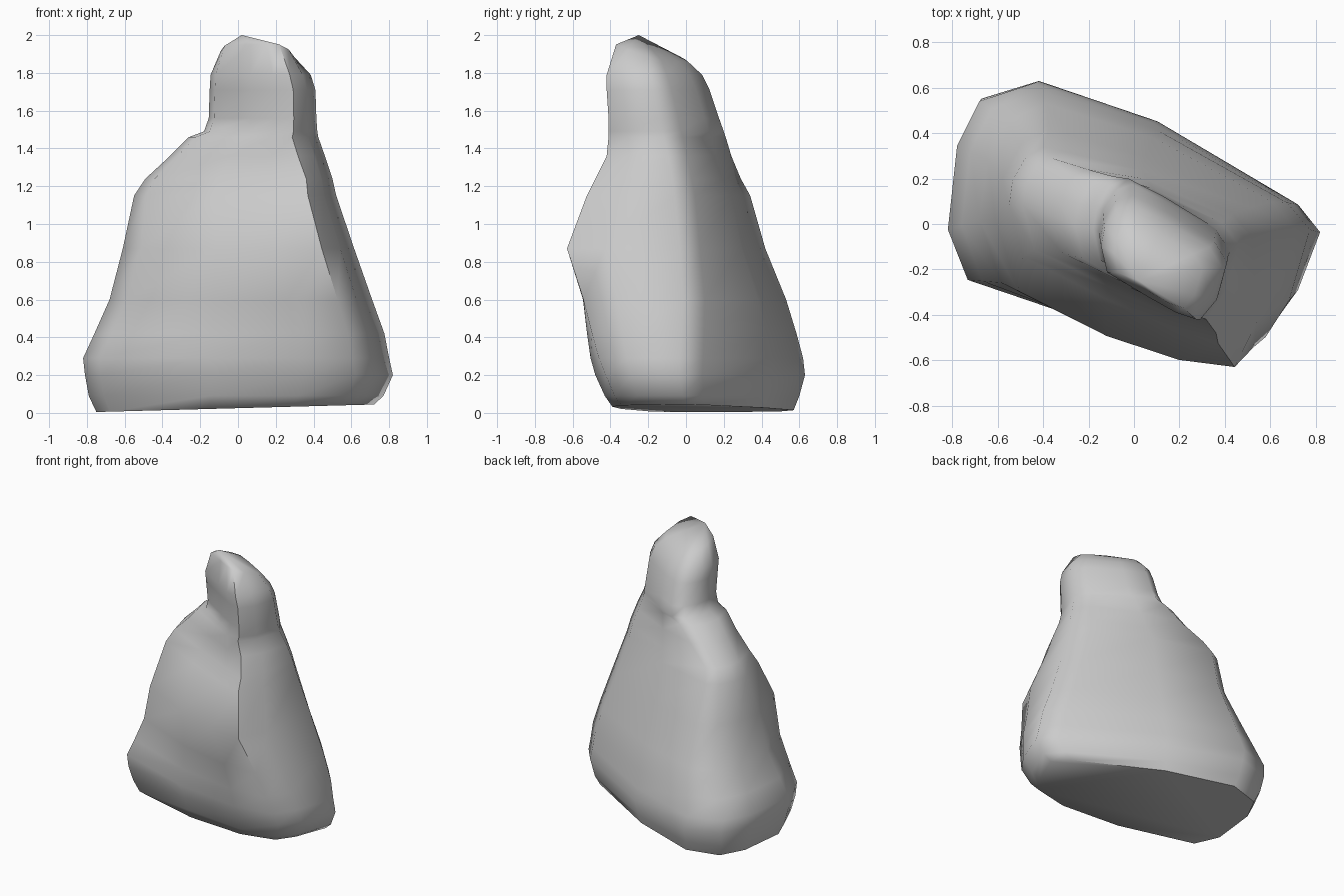
import bpy, bmesh

# Outlines in unit box coordinates, counter-clockwise from the left side
FOOT = [(0, .40), (.05, .22), (.41, .05), (.71, 0), (.88, .05), (.94, .17), (1, .40),
        (.94, .51), (.56, .84), (.24, 1), (.085, .93), (.025, .75)]
WAIST = [(0, .62), (.08, .32), (.40, .13), (.66, .03), (.86, 0), (.94, .19), (1, .57),
         (.92, .67), (.54, .88), (.19, 1), (.09, .93), (.025, .79)]
SHOULDER = [(0, .73), (.05, .48), (.39, .26), (.68, .09), (.86, 0), (.94, .20), (1, .53),
            (.92, .66), (.55, .88), (.13, 1), (.06, .95), (.01, .84)]
PEAK = [(0, .64), (.05, .41), (.40, .19), (.62, .06), (.79, 0), (.92, .16), (1, .46),
        (.90, .63), (.52, .87), (.26, 1), (.12, .95), (.03, .80)]

# Levels: z, x min, x max, y min, y max, tilt along x, tilt along y
LEVELS = [
    (.025, -.75, .72, -.39, .57, .027, 0),
    (.09, -.79, .77, -.43, .60, 0, 0),
    (.20, -.81, .82, -.48, .63, 0, 0),
    (.29, -.82, .80, -.51, .62, 0, 0),
    (.42, -.76, .775, -.535, .585, 0, 0),
    (.60, -.68, .71, -.565, .53, 0, 0),
    (.87, -.61, .615, -.63, .42, 0, 0),
    (1.15, -.55, .52, -.525, .34, 0, 0),
    (1.24, -.49, .50, -.48, .29, 0, 0),
    (1.36, -.36, .46, -.42, .24, 0, 0),
    (1.46, -.26, .425, -.41, .21, 0, 0),
    (1.49, -.18, .42, -.41, .20, 0, 0),
    (1.56, -.155, .415, -.41, .175, 0, 0),
    (1.71, -.15, .41, -.42, .125, 0, 0),
    (1.79, -.145, .385, -.42, .085, 0, 0),
    (1.865, -.09, .30, -.37, .01, -.15, -.32),
]


def blend(a, b, t):
    t = max(0, min(1, t))
    return [(p[0] + (q[0] - p[0]) * t, p[1] + (q[1] - p[1]) * t) for p, q in zip(a, b)]


def outline(z):
    if z < .87:
        return blend(FOOT, WAIST, (z - .2) / .67)
    if z < 1.24:
        return blend(WAIST, SHOULDER, (z - .87) / .37)
    return blend(SHOULDER, PEAK, (z - 1.24) / .25)


# Rock body lofted through the levels
bm = bmesh.new()
rings = []
for z, x0, x1, y0, y1, tx, ty in LEVELS:
    ring = []
    for u, v in outline(z):
        x, y = x0 + u * (x1 - x0), y0 + v * (y1 - y0)
        ring.append(bm.verts.new((x, y, z + tx * x + ty * y)))
    rings.append(ring)
n = len(FOOT)
for a, b in zip(rings, rings[1:]):
    for i in range(n):
        j = (i + 1) % n
        bm.faces.new((a[i], a[j], b[j], b[i]))

# Flat underside and pointed summit
bm.faces.new(rings[0][::-1])
top = bm.verts.new((.02, -.25, 2))
for i in range(n):
    bm.faces.new((rings[-1][i], rings[-1][(i + 1) % n], top))
bmesh.ops.recalc_face_normals(bm, faces=bm.faces)

mesh = bpy.data.meshes.new("rock")
bm.to_mesh(mesh)
bm.free()
rock = bpy.data.objects.new("rock", mesh)
bpy.context.collection.objects.link(rock)
bpy.context.view_layer.objects.active = rock
rock.select_set(True)
bpy.ops.object.shade_smooth_by_angle(angle=1.05)
